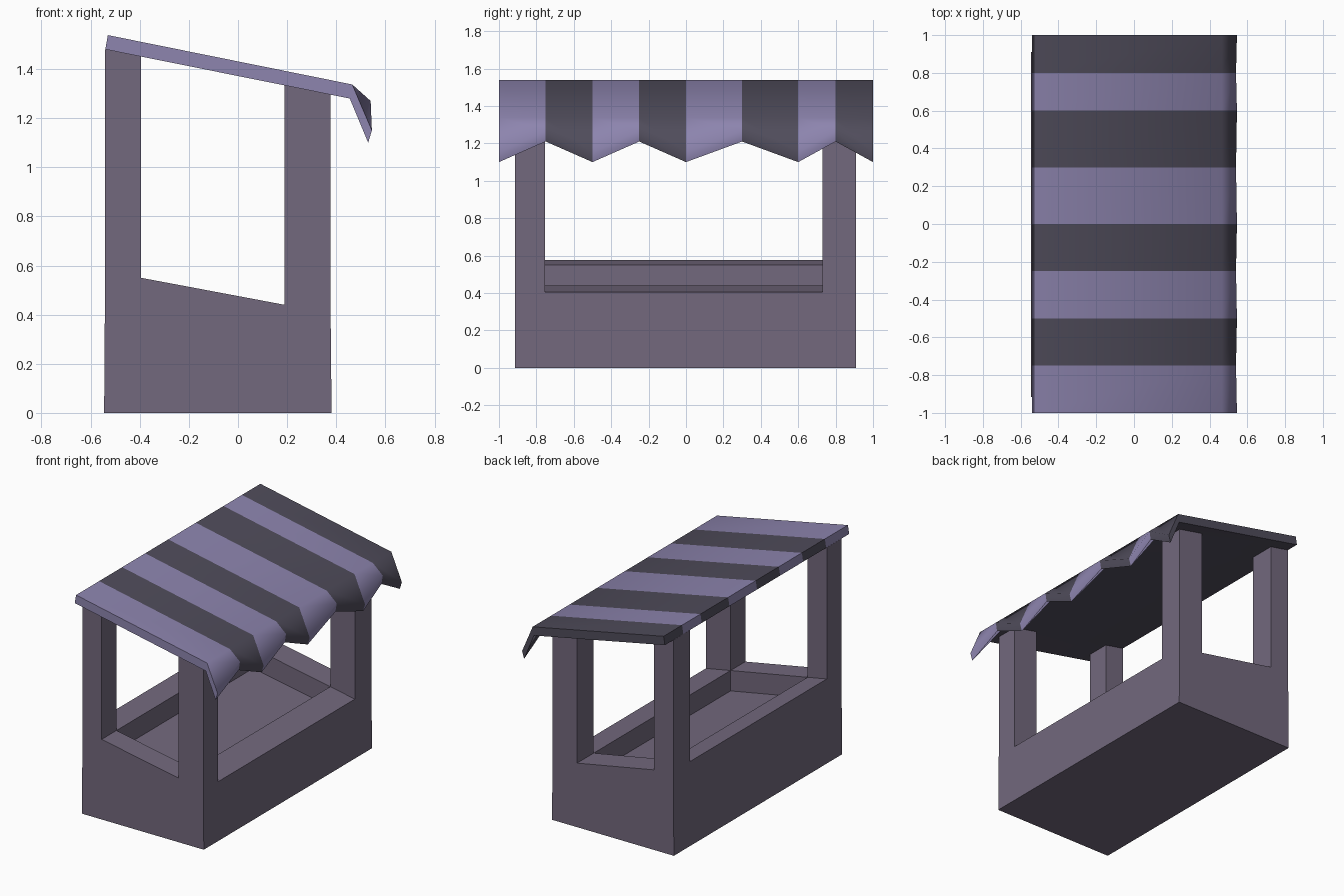
import bpy, bmesh, math

if "Cube" in bpy.data.objects:
    bpy.data.objects.remove(bpy.data.objects["Cube"])


def material(name, rgb):
    m = bpy.data.materials.new(name)
    m.diffuse_color = (*rgb, 1)
    m.use_nodes = True
    m.node_tree.nodes["Principled BSDF"].inputs["Base Color"].default_value = m.diffuse_color
    return m


def finish(bm, name, mats):
    bmesh.ops.recalc_face_normals(bm, faces=bm.faces)
    me = bpy.data.meshes.new(name)
    bm.to_mesh(me)
    bm.free()
    for m in mats:
        me.materials.append(m)
    ob = bpy.data.objects.new(name, me)
    bpy.context.collection.objects.link(ob)
    return ob


body_mat = material("body_grey", (0.17, 0.14, 0.205))
light = material("stripe_light", (0.27, 0.235, 0.43))
dark = material("stripe_dark", (0.08, 0.073, 0.105))


def sill(x):
    return 0.55 - 0.188 * (x + 0.395)


def roof_under(x):
    return 1.48 - 0.201 * (x + 0.54)


# Stall body: sloped sill grid, corners raised to posts, centre sunk to a tray
bm = bmesh.new()
xs = [-0.541, -0.395, 0.19, 0.377]
ys = [-0.915, -0.755, 0.73, 0.91]
base_x = [-0.545, -0.395, 0.19, 0.381]
top = [[bm.verts.new((x, y, sill(x))) for y in ys] for x in xs]


def shift_cell(corners, height):
    new = [bm.verts.new((v.co.x, v.co.y, height(v.co.x))) for v in corners]
    for k in range(4):
        n = (k + 1) % 4
        bm.faces.new((corners[k], corners[n], new[n], new[k]))
    bm.faces.new(new)


for i in range(3):
    for j in range(3):
        cell = [top[i][j], top[i + 1][j], top[i + 1][j + 1], top[i][j + 1]]
        if i != 1 and j != 1:
            shift_cell(cell, roof_under)
        elif i == 1 and j == 1:
            shift_cell(cell, lambda x: sill(x) - 0.14)
        else:
            bm.faces.new(cell)

# Outer walls and bottom
ring = ([(i, 0) for i in range(3)] + [(3, j) for j in range(3)]
        + [(i, 3) for i in (3, 2, 1)] + [(0, j) for j in (3, 2, 1)])
foot = [bm.verts.new((base_x[i], ys[j], 0)) for i, j in ring]
for k, (i, j) in enumerate(ring):
    n = (k + 1) % len(ring)
    a, b = ring[n]
    bm.faces.new((foot[k], foot[n], top[a][b], top[i][j]))
bm.faces.new(foot)
finish(bm, "stall_body", [body_mat])

# Striped awning: one cross-section per stripe edge, alternating tip and notch
bm = bmesh.new()
stripe_y = [-1, -0.75, -0.5, -0.25, 0, 0.3, 0.6, 0.8, 1]
rows = []
for k, y in enumerate(stripe_y):
    lip = [(0.54, 1.27), (0.53, 1.21)] if k % 2 else [(0.545, 1.15), (0.53, 1.10)]
    section = [(-0.53, 1.538), (0.465, 1.337)] + lip + [(0.455, 1.28), (-0.54, 1.48)]
    rows.append([bm.verts.new((x, y, z)) for x, z in section])
for k in range(len(rows) - 1):
    a, b = rows[k], rows[k + 1]
    for p in range(6):
        q = (p + 1) % 6
        f = bm.faces.new((a[p], a[q], b[q], b[p]))
        f.material_index = 1 if p == 4 else k % 2
for r, m in ((rows[0], 0), (rows[-1], 1)):
    for idx in ((0, 1, 4, 5), (1, 2, 3, 4)):
        bm.faces.new([r[i] for i in idx]).material_index = m
awning = finish(bm, "striped_awning", [light, dark])

bpy.context.view_layer.objects.active = awning
awning.select_set(True)
bpy.ops.object.shade_smooth_by_angle(angle=math.radians(60))
